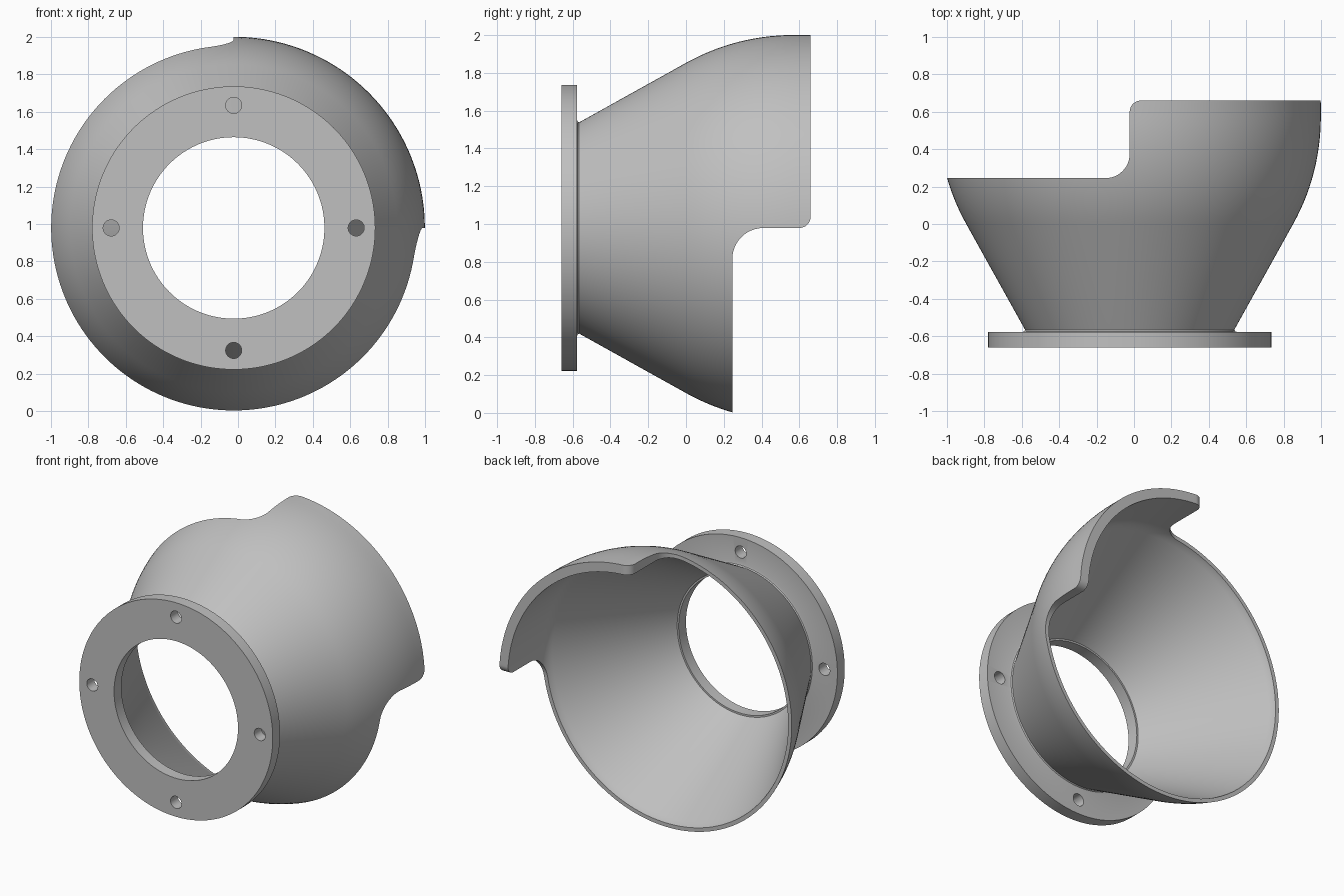
import bpy, bmesh, math
from mathutils import Vector

if "Cube" in bpy.data.objects:
    bpy.data.objects.remove(bpy.data.objects["Cube"])

CX, CZ = -0.023, 0.979        # axis of the hood runs along y
Y_LOW, Y_LIP = 0.245, 0.66    # rim height of the cut part and of the long lip
SEG = 160

grey = bpy.data.materials.new("plain grey")
grey.diffuse_color = (0.53, 0.53, 0.53, 1)
grey.use_nodes = True
grey.node_tree.nodes["Principled BSDF"].inputs["Base Color"].default_value = grey.diffuse_color


def make_object(name, bm):
    bmesh.ops.recalc_face_normals(bm, faces=bm.faces)
    mesh = bpy.data.meshes.new(name)
    bm.to_mesh(mesh)
    bm.free()
    mesh.materials.append(grey)
    obj = bpy.data.objects.new(name, mesh)
    bpy.context.collection.objects.link(obj)
    return obj


def bezier(p0, p1, p2, n):
    return [tuple((1 - s) ** 2 * a + 2 * s * (1 - s) * b + s * s * c
                  for a, b, c in zip(p0, p1, p2))
            for s in (i / n for i in range(n + 1))]


def revolve(name, profile):
    """Closed (radius, y) loop turned about the hood axis."""
    bm = bmesh.new()
    rings = []
    for i in range(SEG):
        a = 2 * math.pi * i / SEG
        rings.append([bm.verts.new((CX + r * math.cos(a), y, CZ + r * math.sin(a)))
                      for r, y in profile])
    n = len(profile)
    for i in range(SEG):
        p, q = rings[i], rings[(i + 1) % SEG]
        for k in range(n):
            bm.faces.new((p[k], p[(k + 1) % n], q[(k + 1) % n], q[k]))
    return make_object(name, bm)


def prism(name, points, offset):
    """Extrude a loop of 3D points by an offset vector."""
    bm = bmesh.new()
    face = bm.faces.new([bm.verts.new(p) for p in points])
    ext = bmesh.ops.extrude_face_region(bm, geom=[face])["geom"]
    verts = [v for v in ext if isinstance(v, bmesh.types.BMVert)]
    bmesh.ops.translate(bm, verts=verts, vec=Vector(offset))
    return make_object(name, bm)


def notch(r, c):
    """Cut outline (u, y): inner corner radius r, outer corner radius c."""
    pts = [(-3, Y_LOW)]
    steps = [math.pi / 2 * i / 12 for i in range(13)]
    pts += [(-r + r * math.sin(a), Y_LOW + r - r * math.cos(a)) for a in steps]
    pts += [(c - c * math.cos(a), Y_LIP - c + c * math.sin(a)) for a in steps]
    return pts + [(c, 1), (-3, 1)]


def cut(target, cutter):
    cutter.hide_render = True
    mod = target.modifiers.new("cut", 'BOOLEAN')
    mod.operation, mod.solver, mod.object = 'DIFFERENCE', 'EXACT', cutter
    bpy.context.view_layer.objects.active = target
    bpy.ops.object.modifier_apply(modifier=mod.name)
    bpy.data.objects.remove(cutter)


# flange and flared shell as one turned section
profile = [(0.485, -0.66), (0.757, -0.66), (0.757, -0.578), (0.576, -0.578),
           (0.564, -0.574), (0.559, -0.566)]
profile += bezier((0.874, 0), (1.022, 0.266), (1.022, 0.58), 14)
profile += [(1.022, Y_LIP), (0.955, Y_LIP)]
profile += bezier((0.955, 0.29), (0.955, 0.245), (0.93, 0.2), 5)
profile += [(0.497, -0.578), (0.485, -0.578)]
hood = revolve("flanged_hood", profile)

# rim cut back everywhere except the upper right quarter
cut(hood, prism("top_cutter", [(CX + u, y, 0.5) for u, y in notch(0.13, 0.06)], (0, 0, 3)))
cut(hood, prism("side_cutter", [(-0.3, y, CZ + u) for u, y in notch(0.165, 0.06)], (3, 0, 0)))
cut(hood, prism("corner_cutter", [(-3, Y_LOW, -1), (0, Y_LOW, -1), (0, Y_LOW, 0.6),
                                  (-3, Y_LOW, 0.6)], (0, 1, 0)))

# four bolt holes through the flange
for i in range(4):
    a = math.pi / 2 * i
    hx, hz = CX + 0.655 * math.cos(a), CZ + 0.655 * math.sin(a)
    circle = [(hx + 0.043 * math.cos(t), -0.8, hz + 0.043 * math.sin(t))
              for t in (2 * math.pi * k / 32 for k in range(32))]
    cut(hood, prism("bolt_hole_cutter", circle, (0, 0.3, 0)))

bpy.ops.object.select_all(action='DESELECT')
hood.select_set(True)
bpy.context.view_layer.objects.active = hood
bpy.ops.object.shade_smooth_by_angle(angle=math.radians(32))
